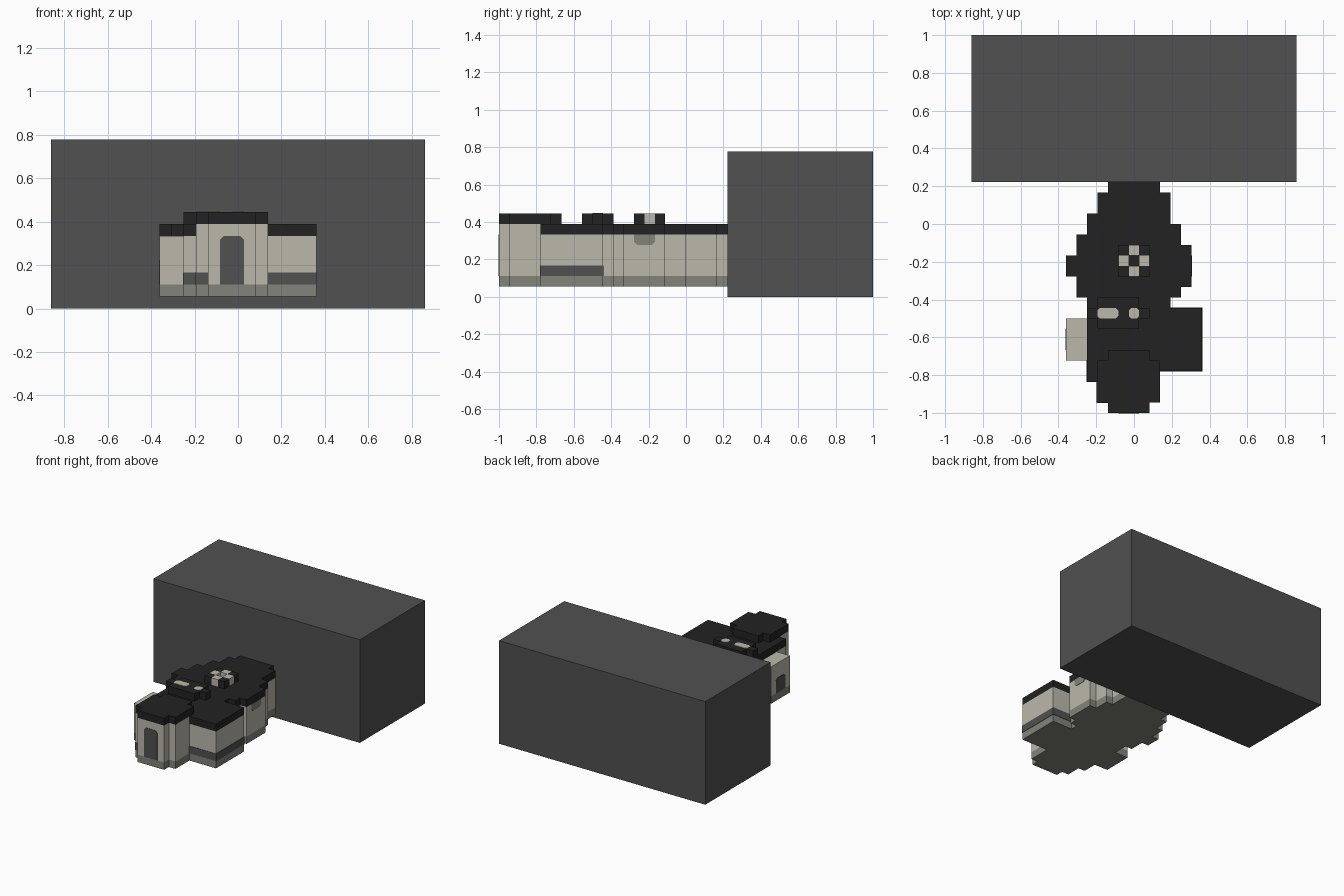
import bpy
import bmesh
from mathutils import Vector

if "Cube" in bpy.data.objects:
    bpy.data.objects.remove(bpy.data.objects["Cube"], do_unlink=True)

U = 1 / 18      # one grid cell
T = 0.05        # thickness of painted plates, in cells


def material(name, r, g, b):
    m = bpy.data.materials.new(name)
    m.use_nodes = True
    m.diffuse_color = (r, g, b, 1)
    m.node_tree.nodes["Principled BSDF"].inputs["Base Color"].default_value = (r, g, b, 1)
    return m


STONE = material("pale stone", 0.5, 0.485, 0.41)
PLINTH = material("olive grey", 0.223, 0.228, 0.19)
ROOF = material("roof black", 0.016, 0.016, 0.016)
SLATE = material("dark grey", 0.082, 0.082, 0.082)


def prism(name, outline, lo, hi, mat, axis="z"):
    """Extrude a flat outline, in cells, from lo to hi along an axis."""
    place = {"z": lambda a, b, c: (a, b, c),
             "y": lambda a, b, c: (a, c, b),
             "x": lambda a, b, c: (c, a, b)}[axis]
    bm = bmesh.new()
    face = bm.faces.new([bm.verts.new(Vector(place(a, b, lo)) * U) for a, b in outline])
    extruded = bmesh.ops.extrude_face_region(bm, geom=[face])["geom"]
    top = [v for v in extruded if isinstance(v, bmesh.types.BMVert)]
    bmesh.ops.translate(bm, verts=top, vec=Vector(place(0, 0, hi - lo)) * U)
    bmesh.ops.recalc_face_normals(bm, faces=bm.faces)
    mesh = bpy.data.meshes.new(name)
    bm.to_mesh(mesh)
    bm.free()
    mesh.materials.append(mat)
    obj = bpy.data.objects.new(name, mesh)
    bpy.context.collection.objects.link(obj)
    return obj


def rect(a0, a1, b0, b1, cut_low=0, cut_high=0):
    """Rectangle with optional cut lower and upper corners."""
    pts = []
    for a, b, da, db, c, flip in ((a0, b0, 1, 1, cut_low, 0), (a1, b0, -1, 1, cut_low, 1),
                                  (a1, b1, -1, -1, cut_high, 0), (a0, b1, 1, -1, cut_high, 1)):
        if c:
            pair = [(a, b + db * c), (a + da * c, b)]
            pts += pair[::-1] if flip else pair
        else:
            pts.append((a, b))
    return pts


def stepped(y, strips):
    """Stepped plan outline from strips of (depth, left edge, right edge)."""
    right, left = [], []
    for depth, xl, xr in strips:
        right += [(xr, y), (xr, y + depth)]
        left += [(xl, y), (xl, y + depth)]
        y += depth
    pts = right + left[::-1]
    return [p for i, p in enumerate(pts) if p != pts[i - 1]]


# Large block behind the building
prism("rear_block", rect(-15.5, 15.5, 4, 18), 0, 14, SLATE)

# Main building: plinth, walls and flat roof share one stepped plan
porch = [(1, -2.5, 1.5), (2, -3.5, 2.5), (1, -4.5, 2.5)]
hall = [(6, -4.5, 6.5), (1, -4.5, 3.5), (1, -5.5, 4.5), (1, -5.5, 5.5), (2, -6.5, 5.5),
        (1, -5.5, 5.5), (1, -5.5, 4.5), (1, -4.5, 4.5), (1, -4.5, 3.5),
        (2, -3.5, 3.5), (1, -2.5, 2.5)]
plan = stepped(-18, porch + hall)
prism("plinth", plan, 1, 2, PLINTH)
prism("walls", plan, 2, 6, STONE)
prism("main_roof", stepped(-14, hall), 6, 7, ROOF)
prism("corner_roof", rect(-4.5, -3.5, -15, -14), 6, 7, ROOF)

# Raised entrance porch
prism("porch_upper_wall", stepped(-18, [(1, -2.5, 1.5), (3, -3.5, 2.5)]), 6, 7, STONE)
prism("porch_roof", stepped(-18, [(1, -2.5, 1.5), (4, -3.5, 2.5), (1, -2.5, 1.5)]), 7, 8, ROOF)
prism("door", rect(-1.5, 0.5, 2, 6, cut_high=0.3), -18 - T, -18 + T, SLATE, "y")

# Low side annex with its window
annex = rect(-6.5, -4.5, -13, -9)
prism("annex_plinth", annex, 1, 2, PLINTH)
prism("annex_walls", annex, 2, 6, STONE)
prism("annex_window", rect(-12, -10, 2, 4, cut_high=0.3), -6.5 - T, -6.5 + T, SLATE, "x")

# Dark bands above the plinth
for name, x0, x1, y0, y1 in (("left_wing_band", 2.5, 6.5, -14, -8),
                             ("front_band", -3.5, -2.5, -17, -14),
                             ("corner_band", -4.5, -3.5, -15, -13)):
    prism(name, rect(x0 - T, x1 + T, y0 - T, y1 + T), 2, 3, SLATE)

# Wall vent under the eaves
prism("wall_vent", rect(-5, -3, 5, 6, cut_low=0.3), 5.5 - T, 5.5 + T, PLINTH, "x")

# Rooftop housing with two skylights
prism("roof_housing", stepped(-10, [(1, -3.5, 0.5), (1, -4.5, 1.5), (1, -3.5, 0.5)]), 7, 8, ROOF)
for name, x0, x1 in (("long_skylight", -3.5, -1.5), ("short_skylight", -0.5, 0.5)):
    prism(name, rect(x0, x1, -9, -8, 0.25, 0.25), 8 - T, 8 + T, STONE)

# Open rooftop ring: pale sides, black corners, hollow middle
for i in (-1, 0, 1):
    for j in (-1, 0, 1):
        if i or j:
            corner = i and j
            prism("ring_corner" if corner else "ring_side",
                  rect(i - 0.5, i + 0.5, j - 4, j - 3), 7, 8, ROOF if corner else STONE)
